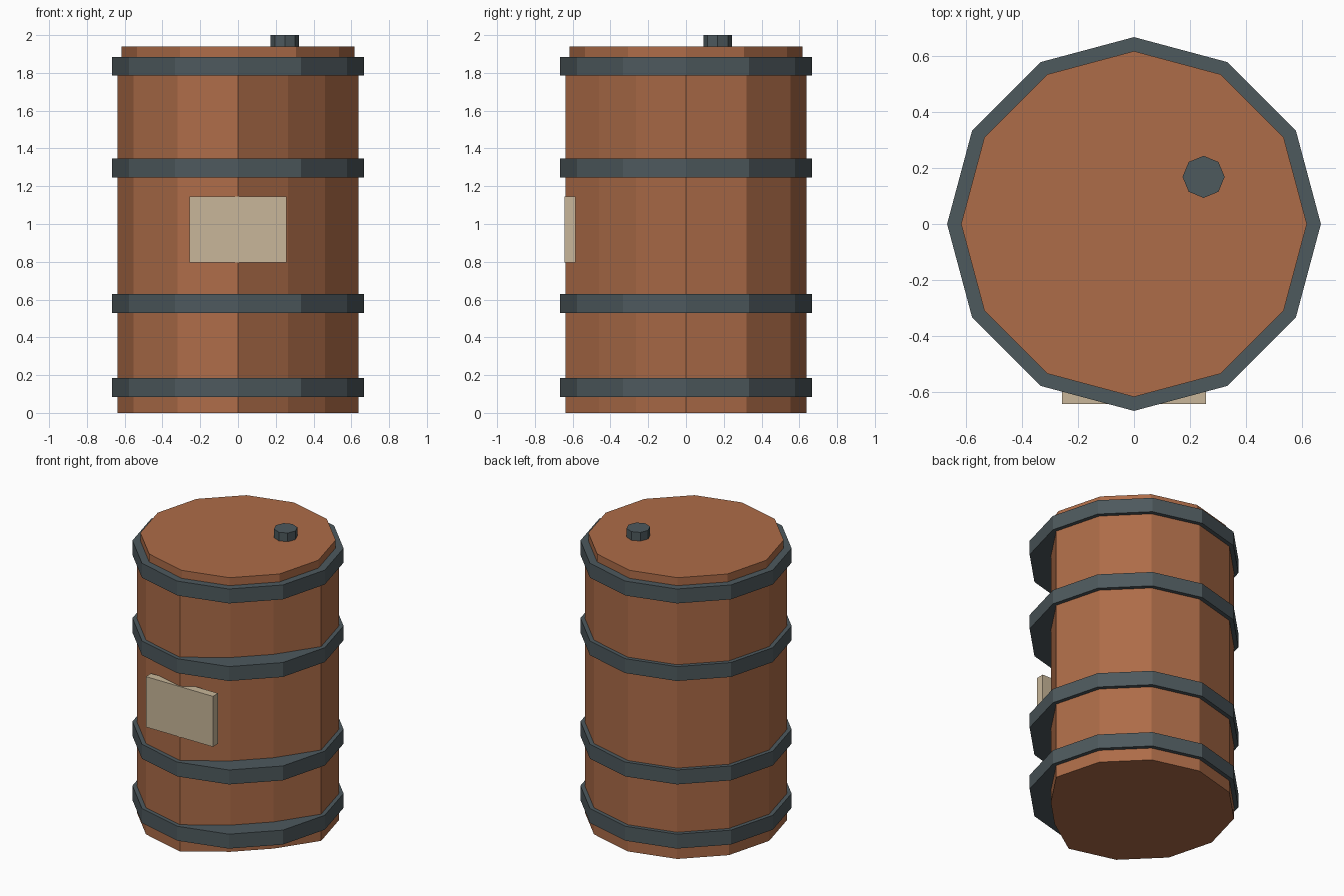
import bpy, bmesh
from mathutils import Matrix, Vector

if "Cube" in bpy.data.objects:
    bpy.data.objects.remove(bpy.data.objects["Cube"])


def material(name, rgb):
    m = bpy.data.materials.new(name)
    m.diffuse_color = (*rgb, 1)
    m.use_nodes = True
    m.node_tree.nodes["Principled BSDF"].inputs["Base Color"].default_value = m.diffuse_color
    return m


RUST = material("rust_paint", (0.42, 0.15, 0.065))
STEEL = material("dark_steel", (0.075, 0.10, 0.11))
PAPER = material("label_paper", (0.58, 0.47, 0.32))


def finish(name, bm, mat):
    me = bpy.data.meshes.new(name)
    bm.to_mesh(me)
    bm.free()
    me.materials.append(mat)
    ob = bpy.data.objects.new(name, me)
    bpy.context.collection.objects.link(ob)
    return ob


def disc(name, r, z0, z1, mat, sides=12, x=0, y=0):
    bm = bmesh.new()
    bmesh.ops.create_cone(bm, cap_ends=True, segments=sides, radius1=r, radius2=r,
                          depth=z1 - z0,
                          matrix=Matrix.Translation((x, y, (z0 + z1) / 2)))
    return finish(name, bm, mat)


# Drum body, with the two front-right corner edges dented inwards
body = disc("drum_body", 0.638, 0, 1.88, RUST)
for v in body.data.vertices:
    if v.co.x > 0.2 and v.co.y < -0.2:
        v.co.x *= 0.832
        v.co.y *= 0.832

# Lid and filler cap
disc("lid", 0.616, 1.87, 1.94, RUST)
disc("filler_cap", 0.075, 1.93, 2.0, STEEL, 8, 0.248, 0.168)

# Hoops
for i, z in enumerate((0.085, 0.53, 1.247, 1.785)):
    disc(f"hoop_{i + 1}", 0.666, z, z + 0.1, STEEL)

# Front label plate
bm = bmesh.new()
bmesh.ops.create_cube(bm, size=1)
bmesh.ops.scale(bm, vec=Vector((0.514, 0.056, 0.35)), verts=bm.verts)
bmesh.ops.translate(bm, vec=Vector((0, -0.614, 0.97)), verts=bm.verts)
finish("label_plate", bm, PAPER)
